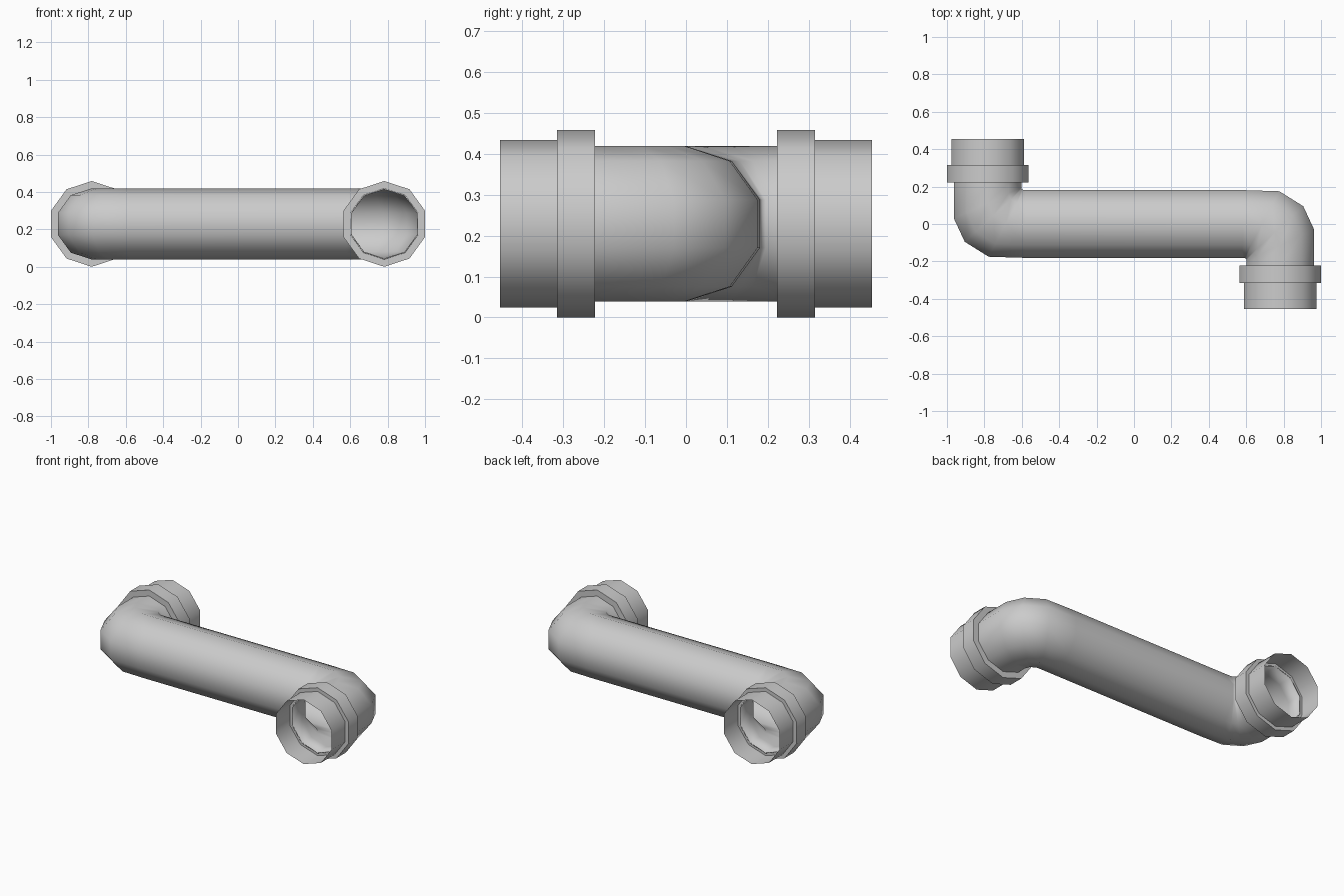
import bpy, math
from mathutils import Vector

if "Cube" in bpy.data.objects:
    bpy.data.objects.remove(bpy.data.objects["Cube"])

SIDES = 10
HALF = math.cos(math.pi / SIDES)   # flat-to-flat half width of a unit decagon
CX, CZ = 0.782, 0.229              # opening centre offset and pipe height


def loft(name, rings, turn=1):
    """Skin decagon rings; each ring = (side point a, side point b, z radius)."""
    verts, faces = [], []
    for a, b, r in rings:
        a, b = Vector(a), Vector(b)
        c, w = (a + b) / 2, (b - a) / 2 / HALF
        for k in range(SIDES):
            t = 2 * math.pi * k / SIDES
            p = c + w * math.sin(t)
            verts.append((turn * p.x, turn * p.y, CZ + r * math.cos(t)))
    for j in range(len(rings) - 1):
        for k in range(SIDES):
            n = (k + 1) % SIDES
            faces.append((j * SIDES + k, j * SIDES + n,
                          (j + 1) * SIDES + n, (j + 1) * SIDES + k))
    mesh = bpy.data.meshes.new(name)
    mesh.from_pydata(verts, [], faces)
    ob = bpy.data.objects.new(name, mesh)
    bpy.context.collection.objects.link(ob)
    bpy.ops.object.select_all(action='DESELECT')
    ob.select_set(True)
    bpy.context.view_layer.objects.active = ob
    bpy.ops.object.shade_smooth_by_angle(angle=math.radians(40))
    return ob


def straight(y, r):
    """Ring across the back-left opening."""
    h = r * HALF
    return ((-CX + h, y), (-CX - h, y), r)


# Bent pipe: the back-left elbow, then the same elbow turned half way round
R = 0.19
elbow = [straight(0.315, R), straight(0.222, R),
         ((-0.602, 0.195), (-0.963, 0.03), R),
         ((-0.600, 0.186), (-0.905, -0.095), R),
         ((-0.590, 0.181), (-0.777, -0.175), R),
         ((-0.580, 0.181), (-0.580, -0.181), R)]
other = [((-b[0], -b[1]), (-a[0], -a[1]), r) for a, b, r in reversed(elbow)]
pipe = loft("bent_pipe", elbow + other)
wall = pipe.modifiers.new("wall", 'SOLIDIFY')
wall.thickness = 0.006
wall.offset = -1

# Collar and open end sleeve at both openings
for side, turn in (("back", 1), ("front", -1)):
    loft(side + "_collar", [straight(0.315, 0.185), straight(0.315, 0.229),
                            straight(0.222, 0.229), straight(0.222, 0.185)], turn)
    loft(side + "_sleeve", [straight(0.315, 0.205), straight(0.455, 0.205)], turn)
